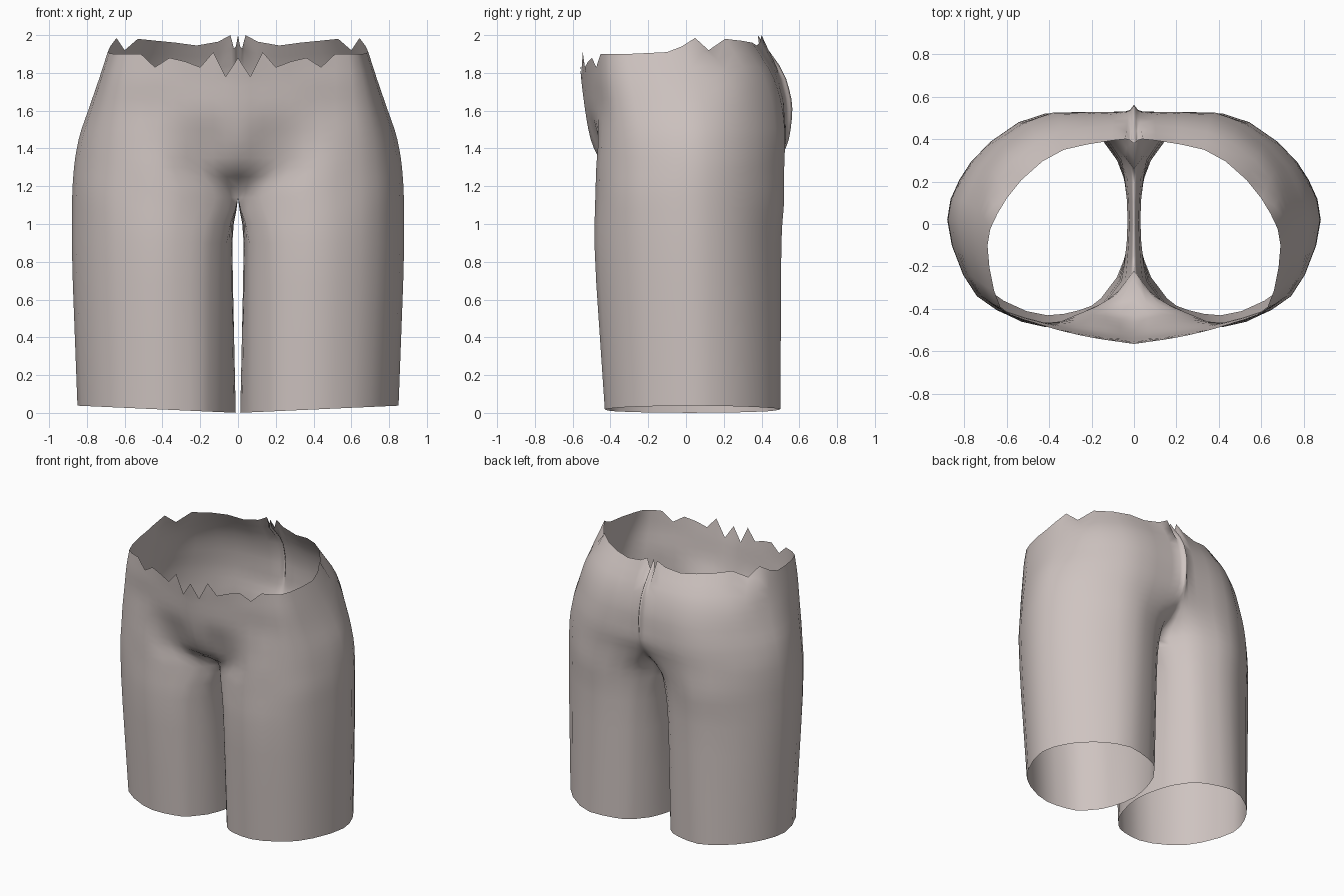
import bpy, bmesh

if "Cube" in bpy.data.objects:
    bpy.data.objects.remove(bpy.data.objects["Cube"])

STEP = 3  # columns / rows per span between key points

# Key cross-sections of the right half, front centre -> outside -> back centre
HEM = [(.08, -.25), (.2, -.385), (.41, -.43), (.7, -.3), (.85, .04), (.75, .3), (.45, .5), (.2, .44), (.08, .3)]
THIGH = [(.06, -.27), (.19, -.42), (.42, -.485), (.74, -.33), (.88, .02), (.77, .29), (.42, .505), (.17, .44), (.06, .3)]
CROTCH = [(0, -.22), (.12, -.36), (.4, -.48), (.74, -.34), (.878, .02), (.77, .29), (.42, .52), (.14, .45), (0, .26)]
GROIN = [(0, -.43), (.2, -.41), (.42, -.475), (.73, -.34), (.868, .02), (.77, .28), (.4, .52), (.08, .485), (0, .46)]
SEAT = [(0, -.505), (.2, -.46), (.43, -.465), (.72, -.34), (.843, .02), (.75, .27), (.38, .525), (.04, .53), (0, .545)]
HIP = [(0, -.535), (.2, -.51), (.42, -.465), (.69, -.36), (.79, 0), (.70, .27), (.36, .51), (.03, .53), (0, .563)]
BELLY = [(0, -.555), (.2, -.525), (.43, -.475), (.66, -.38), (.735, -.05), (.66, .24), (.35, .465), (.03, .5), (0, .53)]
RIM = [(0, -.565), (.2, -.535), (.44, -.475), (.63, -.39), (.69, -.1), (.6, .12), (.33, .35), (.04, .40), (0, .38)]
SECTIONS = [HEM, THIGH, CROTCH, GROIN, SEAT, HIP, BELLY, RIM]
HEIGHTS = [0, .9, 1.14, 1.3, 1.45, 1.61, 1.77, 1.9]
INNER = [(.012, .02), (.03, .02), (0, .02)]  # inner thigh, hem to crotch

# Ragged heights along the torn top edge, one per column
RIM_Z = [1.88, 1.78, 1.91, 1.83, 1.86, 1.88, 1.83, 1.90, 1.90, 1.90, 1.90, 1.905, 1.91,
         1.94, 1.985, 1.92, 1.98, 1.97, 1.96, 1.945, 1.965, 2.0, 1.93, 1.94, 2.0]


def smooth_path(keys):
    """Overshoot-free cubic through the key points."""
    n, dim = len(keys), len(keys[0])
    d = [[b - a for a, b in zip(keys[i], keys[i + 1])] for i in range(n - 1)]

    def tangent(i, c):
        if i == 0 or i == n - 1:
            return d[min(i, n - 2)][c]
        a, b = d[i - 1][c], d[i][c]
        return 2 * a * b / (a + b) if a * b > 0 else 0

    out = []
    for i in range(n - 1):
        for s in range(STEP):
            t = s / STEP
            out.append(tuple(
                (2*t**3 - 3*t*t + 1) * keys[i][c] + (t**3 - 2*t*t + t) * tangent(i, c)
                + (3*t*t - 2*t**3) * keys[i + 1][c] + (t**3 - t*t) * tangent(i + 1, c)
                for c in range(dim)))
    out.append(tuple(keys[-1]))
    return out


# Outer columns run hem to rim
rings = [[(x, y, z) for x, y in smooth_path(s)] for s, z in zip(SECTIONS, HEIGHTS)]
rings[0] = [(x, y, .045 * x) for x, y, z in rings[0]]
rings[-1] = [(x, y, z) for (x, y, _), z in zip(rings[-1], RIM_Z)]
outer = [smooth_path([r[i] for r in rings]) for i in range(len(rings[0]))]

# Inner thigh columns stop at the crotch
inner_rings = []
for s, p, z in zip(SECTIONS, INNER, HEIGHTS):
    path = smooth_path([s[7], s[8], p, s[0], s[1]])[STEP + 1:3 * STEP]
    inner_rings.append([(max(x, 0), y, z + (.045 * x if z == 0 else 0)) for x, y in path])
# drop the tangent of the crotch row in so both column sets share row heights
inner = []
for i in range(len(inner_rings[0])):
    top = inner_rings[2][i]
    inner.append(smooth_path([r[i] for r in inner_rings] + [(top[0], top[1], HEIGHTS[3])])[:2 * STEP + 1])

bm = bmesh.new()
outer_v = [[bm.verts.new(p) for p in col] for col in outer]
inner_v = [[bm.verts.new(p) for p in col] for col in inner]


def skin(a, b, rows):
    for j in range(rows):
        bm.faces.new((a[j], b[j], b[j + 1], a[j + 1]))


for a, b in zip(outer_v, outer_v[1:]):
    skin(a, b, len(a) - 1)
loop = [outer_v[-1]] + inner_v + [outer_v[0]]
for a, b in zip(loop, loop[1:]):
    skin(a, b, 2 * STEP)

mesh = bpy.data.meshes.new("hips_and_thighs")
bm.to_mesh(mesh)
bm.free()
body = bpy.data.objects.new("hips_and_thighs", mesh)
bpy.context.collection.objects.link(body)

# Left half
mirror = body.modifiers.new("mirror", 'MIRROR')
mirror.use_clip = True
mirror.merge_threshold = .001

# Single pale skin colour
mat = bpy.data.materials.new("pale skin grey")
mat.diffuse_color = (.62, .55, .53, 1)
mat.use_nodes = True
mat.node_tree.nodes["Principled BSDF"].inputs["Base Color"].default_value = mat.diffuse_color
mesh.materials.append(mat)
for p in mesh.polygons:
    p.use_smooth = True
